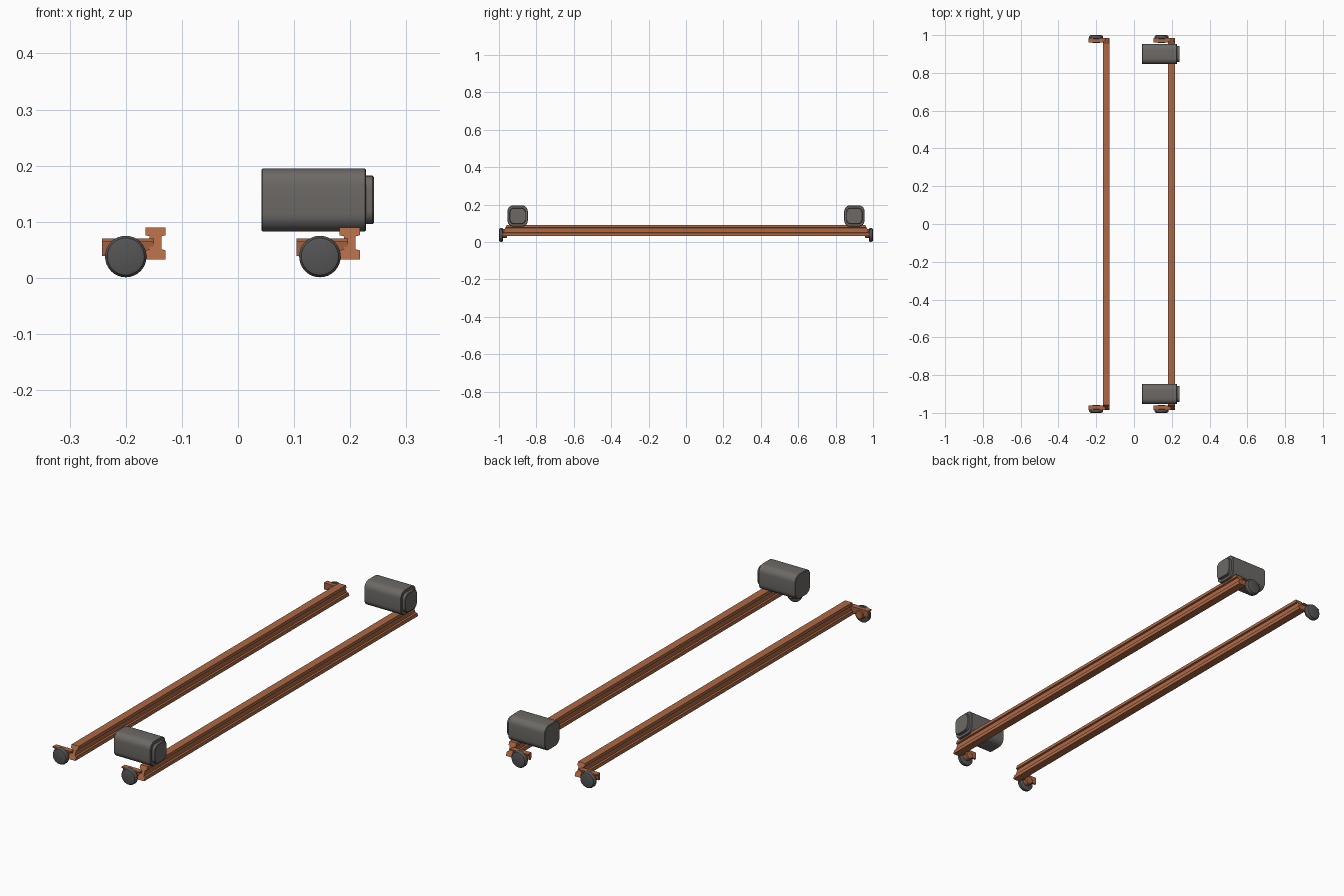
import bpy, bmesh
from math import pi
from mathutils import Vector

if "Cube" in bpy.data.objects:
    bpy.data.objects.remove(bpy.data.objects["Cube"])


def material(name, color):
    m = bpy.data.materials.new(name)
    m.diffuse_color = (*color, 1)
    m.use_nodes = True
    m.node_tree.nodes["Principled BSDF"].inputs["Base Color"].default_value = m.diffuse_color
    return m


RUST = material("rust", (0.42, 0.14, 0.06))
RUBBER = material("rubber", (0.09, 0.09, 0.09))
STEEL = material("steel", (0.15, 0.14, 0.13))


def finish(name, bm, mat, smooth=False):
    bmesh.ops.recalc_face_normals(bm, faces=bm.faces)
    me = bpy.data.meshes.new(name)
    bm.to_mesh(me)
    bm.free()
    me.materials.append(mat)
    ob = bpy.data.objects.new(name, me)
    bpy.context.collection.objects.link(ob)
    if smooth:
        bpy.context.view_layer.objects.active = ob
        ob.select_set(True)
        bpy.ops.object.shade_smooth_by_angle(angle=pi / 6)
        ob.select_set(False)
    return ob


def loft(name, rings, mat, smooth=False):
    """Skin a list of matching closed rings and cap both ends."""
    bm = bmesh.new()
    loops = [[bm.verts.new(p) for p in r] for r in rings]
    n = len(loops[0])
    for a, b in zip(loops, loops[1:]):
        for i in range(n):
            j = (i + 1) % n
            bm.faces.new((a[i], a[j], b[j], b[i]))
    bm.faces.new(loops[0])
    bm.faces.new(loops[-1])
    return finish(name, bm, mat, smooth)


def circle(x, y, z, r, n=32):
    from math import cos, sin
    return [(x + r * cos(2 * pi * i / n), y, z + r * sin(2 * pi * i / n)) for i in range(n)]


def rounded(x, y, z, hy, hz, r, k=6):
    from math import cos, sin
    pts = []
    for q, (sy, sz) in enumerate(((1, 1), (-1, 1), (-1, -1), (1, -1))):
        for i in range(k + 1):
            a = (q + i / k) * pi / 2
            pts.append((x, y + sy * (hy - r) + r * cos(a), z + sz * (hz - r) + r * sin(a)))
    return pts


def beam(x):
    # I-section with ends cut on a slant, longer at the bottom
    half = [(.018, .033), (.018, .049), (.0105, .051), (.0105, .074), (.018, .076), (.018, .09)]
    prof = half + [(-u, z) for u, z in reversed(half)]
    end = lambda z: .985 - (z - .033) * .45
    loft("end_beam", [[(x + u, s * end(z), z) for u, z in prof] for s in (-1, 1)], RUST)


def wheel_unit(x, s):
    # wheel with bevelled rims
    loft("wheel", [circle(x, s * y, .038, r) for y, r in
                   ((.978, .03), (.981, .037), (.992, .037), (.998, .033), (1.0, .027))], RUBBER, True)
    # axle boss behind the wheel
    loft("axle_boss", [circle(x, s * y, .042, r, 20) for y, r in
                       ((.957, .016), (.960, .020), (.980, .020))], RUST, True)
    # angle bracket joining the wheel to the beam web
    prof = [(.962, .070), (.986, .070), (.986, .064), (.976, .064), (.972, .039), (.964, .039)]
    loft("wheel_bracket", [[(px, s * y, z) for y, z in prof]
                           for px in (x - .042, x + .050)], RUST)


def motor(s):
    # rounded housing, with a smaller end cap on the +x side
    y, z = s * .9, .139
    loft("motor_housing", [rounded(px, y, z, .054 - d, .056 - d, .03) for px, d in
                           ((.042, .002), (.044, 0), (.226, 0), (.228, .002))], STEEL, True)
    loft("motor_cap", [rounded(px, y, z, .043 - d, .043 - d, .024) for px, d in
                       ((.226, 0), (.240, 0), (.242, .002))], STEEL, True)


for bx in (-.147, .199):
    beam(bx)
    for side in (-1, 1):
        wheel_unit(bx - .053, side)
for side in (-1, 1):
    motor(side)
